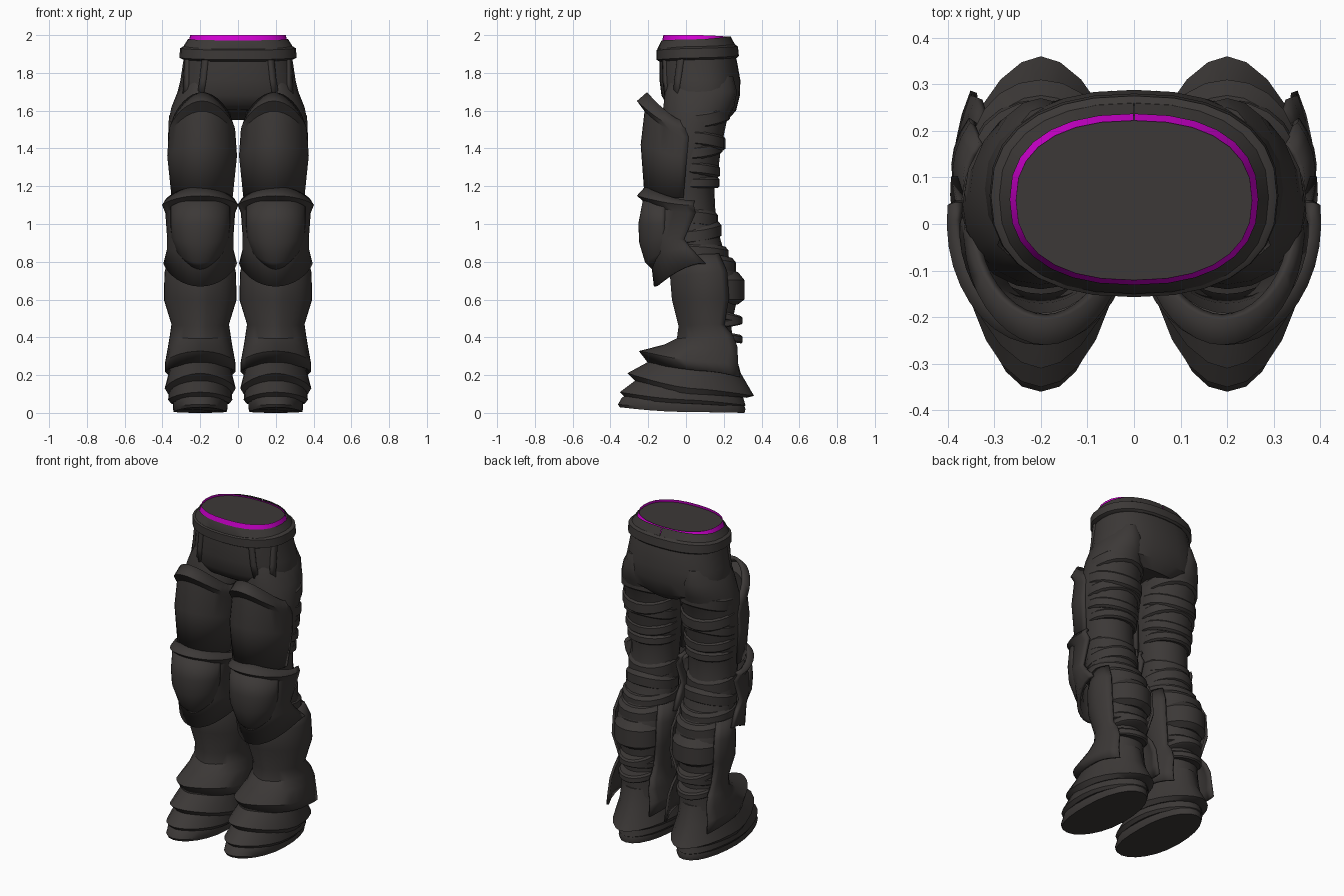
import bpy
import bmesh
from math import sin, cos, radians, copysign
from mathutils import Vector

if "Cube" in bpy.data.objects:
    bpy.data.objects.remove(bpy.data.objects["Cube"], do_unlink=True)

LEG_X = .2


def make_material(name, colour):
    material = bpy.data.materials.new(name)
    material.use_nodes = True
    material.diffuse_color = colour
    material.node_tree.nodes["Principled BSDF"].inputs["Base Color"].default_value = colour
    return material


CHARCOAL = make_material("charcoal leather", (.045, .04, .038, 1))
MAGENTA = make_material("magenta lining", (.65, 0, .65, 1))


def finish(name, bm, material, mirror, thickness=0, angle=35):
    """Turn a bmesh into a shaded object with its modifiers."""
    bmesh.ops.recalc_face_normals(bm, faces=bm.faces)
    mesh = bpy.data.meshes.new(name)
    bm.to_mesh(mesh)
    bm.free()
    mesh.materials.append(material)
    obj = bpy.data.objects.new(name, mesh)
    bpy.context.collection.objects.link(obj)
    if thickness:
        solid = obj.modifiers.new("thickness", "SOLIDIFY")
        solid.thickness = thickness
        solid.offset = 0
    if mirror:
        obj.modifiers.new("mirror", "MIRROR")
    bpy.ops.object.select_all(action="DESELECT")
    obj.select_set(True)
    bpy.context.view_layer.objects.active = obj
    bpy.ops.object.shade_smooth_by_angle(angle=radians(angle))


def ring_point(ring, angle, centre, power, keel=0):
    """Point on an oval ring; the angle is measured from the front."""
    front, back, width, z_front, z_side, z_back = ring
    s, c = sin(angle), cos(angle)
    x = centre + width * copysign(abs(s) ** power, s)
    y = (front + back) / 2 - (back - front) / 2 * copysign(abs(c) ** power, c)
    y -= keel * max(0, 1 - abs(angle) * 2)
    z_end = z_front if c > 0 else z_back
    return Vector((x, y, z_side + (z_end - z_side) * abs(c) ** 1.5))


def loft(name, rings, arc=180, sides=20, thickness=0, centre=LEG_X,
         power=1, keel=0, material=CHARCOAL):
    """Skin rings (front, back, half width, z front, z side, z back).
    A full arc gives a capped solid, a smaller one an open plate."""
    bm = bmesh.new()
    closed = arc == 180
    count = sides if closed else sides + 1
    rows = []
    for ring in rings:
        angles = [radians(arc) * (2 * i / sides - 1) for i in range(count)]
        rows.append([bm.verts.new(ring_point(ring, a, centre, power, keel)) for a in angles])
    for upper, lower in zip(rows, rows[1:]):
        for i in range(sides):
            j = (i + 1) % count
            bm.faces.new((upper[i], upper[j], lower[j], lower[i]))
    if closed:
        bm.faces.new(rows[0])
        bm.faces.new(rows[-1])
    finish(name, bm, material, centre != 0, thickness)


def level(z, front, back, width):
    """Horizontal ring."""
    return (front, back, width, z, z, z)


def band(name, z, height, front, back, width, tilt=0):
    """Bulging strap around a limb, tilted towards the back."""
    inset = height * .2
    rings = []
    for dz, grow in ((.5, -inset), (.25, 0), (-.35, 0), (-.5, -inset)):
        h = z + dz * height
        rings.append((front - grow, back + grow, width + grow, h - tilt, h, h + tilt))
    loft(name, rings)


def hip_strap(name, rings, start, end, width):
    """Flat ribbon lying on the hip rings, drifting from one angle to another."""
    bm = bmesh.new()
    rows = []
    for i, ring in enumerate(rings):
        angle = radians(start + (end - start) * i / (len(rings) - 1))
        rows.append([bm.verts.new(ring_point(ring, angle + s * width / ring[2] / 2, 0, HIP_POWER))
                     for s in (-1, 1)])
    for (a, b), (c, d) in zip(rows, rows[1:]):
        bm.faces.new((a, b, d, c))
    finish(name, bm, CHARCOAL, True, .02)


# Trousers: hips, waistband, belt and lining
HIP_POWER = .85
hip_rings = [
    level(1.94, -.135, .25, .275),
    level(1.86, -.14, .27, .29),
    level(1.76, -.14, .288, .305),
    level(1.68, -.13, .285, .325)]
hip_base = [
    (-.1, .265, .31, 1.63, 1.62, 1.6),
    (-.06, .22, .17, 1.605, 1.59, 1.55)]
trunk = {"centre": 0, "sides": 28, "power": HIP_POWER}
loft("hips", hip_rings + hip_base, **trunk)
loft("waistband", [
    (-.13, .236, .266, 1.972, 1.978, 1.994),
    level(1.93, -.15, .27, .295),
    level(1.9, -.145, .265, .29)], arc=179.9, **trunk)
loft("belt", [
    (-.145, .26, .29, 1.93, 1.94, 1.95),
    (-.157, .275, .307, 1.92, 1.93, 1.94),
    (-.157, .28, .31, 1.87, 1.88, 1.89),
    (-.14, .27, .29, 1.86, 1.87, 1.88)], **trunk)
loft("waist_lining", [
    (-.12, .222, .253, 2, 2, 1.992),
    level(1.95, -.13, .236, .266)], arc=179.9, material=MAGENTA, **trunk)
loft("waist_cap", [
    level(1.984, -.121, .222, .254),
    level(1.96, -.121, .222, .254)], **trunk)

# Seam straps on the front and sides of the hips
hip_strap("front_strap", hip_rings, 33, 34, .04)
hip_strap("side_strap", hip_rings, 72, 55, .05)

# Thighs and knees under the armour
loft("leg", [
    level(1.78, -.08, .25, .07),
    level(1.7, -.11, .27, .12),
    level(1.62, -.12, .255, .152),
    level(1.54, -.13, .215, .168),
    level(1.4, -.14, .185, .17),
    level(1.28, -.14, .17, .158),
    level(1.18, -.13, .15, .145),
    level(1.08, -.12, .155, .14),
    level(.96, -.1, .17, .15),
    level(.86, -.06, .2, .155),
    level(.74, 0, .24, .15)])

# Cloth wraps and folds: height, thickness, back, half width, tilt
for z, height, back, width, tilt in (
        (1.55, .1, .232, .164, .04), (1.46, .09, .208, .17, -.03),
        (1.38, .08, .193, .168, .03), (1.3, .07, .18, .162, -.02),
        (1.22, .06, .178, .15, 0), (1.04, .1, .17, .146, -.02),
        (.94, .09, .188, .154, .03), (.86, .08, .225, .16, -.02)):
    band("leg_wrap", z, height, -.1, back, width, tilt)

# Thigh plate with a flared upper lip
loft("thigh_plate", [
    (-.2, .18, .15, 1.69, 1.54, 1.54),
    (-.25, .2, .165, 1.65, 1.5, 1.5),
    (-.21, .2, .168, 1.6, 1.46, 1.46),
    (-.23, .2, .175, 1.42, 1.36, 1.36),
    (-.21, .15, .152, 1.15, 1.14, 1.14)], arc=96, thickness=.02, centre=.19, power=1.05)

# Knee guard: lipped collar with wings, and a domed cup on top
loft("knee_guard", [
    (-.21, .24, .178, 1.19, 1.12, 1.12),
    (-.25, .26, .192, 1.15, 1.1, 1.1),
    (-.2, .24, .175, 1.11, 1.06, 1.06),
    (-.21, .14, .165, .96, .92, .92),
    (-.18, .18, .165, .84, .87, .87),
    (-.16, .3, .185, .67, .79, .79)], arc=98, thickness=.02)
loft("knee_cup", [
    (-.22, 0, .15, 1.13, 1.09, 1.09),
    (-.245, .02, .15, 1, 1, 1),
    (-.24, .02, .145, .9, .93, .93),
    (-.21, .02, .12, .8, .86, .86),
    (-.17, .02, .09, .76, .83, .83)], arc=90, thickness=.015)

# Calf with its pad, buckled straps and ankle
loft("calf", [
    level(.84, 0, .22, .13),
    level(.74, .02, .27, .15),
    level(.6, .02, .27, .15),
    level(.46, .02, .24, .12),
    level(.25, .02, .26, .13)])
band("calf_top_roll", .79, .1, 0, .265, .15, -.02)
band("calf_pad", .66, .17, 0, .31, .15)
for z, tilt in ((.52, -.03), (.47, .02), (.41, -.02)):
    band("ankle_strap", z, .045, .02, .3, .12, tilt)

# Greave: a ridged shell that spreads into the first foot plate
loft("greave", [
    (-.04, .23, .16, .8, .84, .84),
    (-.065, .29, .182, .72, .74, .76),
    (-.055, .3, .185, .6, .6, .62),
    (-.02, .26, .145, .46, .47, .46),
    (-.03, .32, .155, .39, .4, .42),
    (-.1, .37, .165, .355, .34, .36),
    (-.23, .41, .178, .325, .27, .25),
    (-.18, .41, .18, .265, .22, .15)], arc=126, sides=22, thickness=.015,
    keel=.012, power=1.05)

# Overlapping foot plates, heel and sole
loft("upper_foot_plate", [
    (-.06, .26, .14, .33, .32, .32),
    (-.2, .29, .165, .27, .22, .21),
    (-.31, .36, .188, .21, .13, .09),
    (-.26, .32, .17, .16, .1, .08)], sides=24, power=1.12)
loft("lower_foot_plate", [
    (-.2, .28, .15, .22, .2, .18),
    (-.27, .3, .165, .17, .12, .09),
    (-.35, .315, .17, .11, .07, .04),
    (-.32, .3, .155, .08, .05, .03)], sides=24, power=1.05)
loft("boot_sole", [
    (-.28, .28, .13, .12, .1, .08),
    (-.34, .305, .145, .08, .06, .05),
    (-.36, .315, .145, .045, .025, .02),
    (-.35, .31, .14, .03, .005, 0)], sides=24, power=.95)
